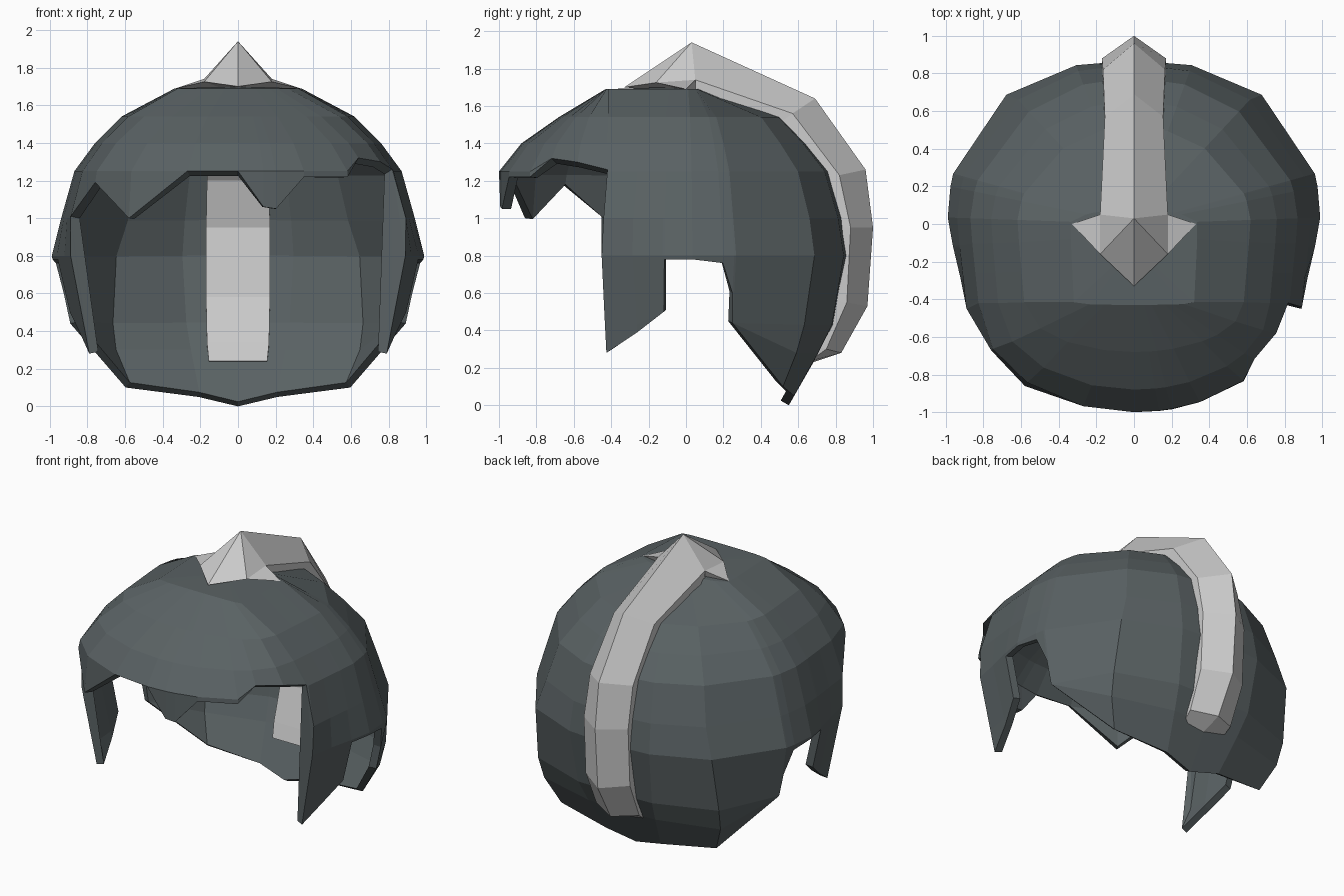
import bpy, bmesh
from math import sin, cos, atan2, sqrt, radians, degrees

if "Cube" in bpy.data.objects:
    bpy.data.objects.remove(bpy.data.objects["Cube"])

# Dome outline per height: z, half width, front depth, back depth, back squareness, brow taper
LEVELS = [(1.69, .34, .43, .08, 1.9, .94), (1.54, .62, .68, .52, 1.9, .94),
          (1.40, .76, .88, .66, 1.9, .95), (1.25, .87, 1.0, .78, 2.0, .95),
          (1.0, .94, 1.0, .85, 2.1, .95), (.8, .99, .96, .87, 2.3, .90),
          (.43, .90, .93, .79, 2.9, .91), (.28, .85, .92, .71, 3.4, .93),
          (0, .66, .9, .55, 4.2, .94)]
BROW_Y, CORNER = .42, 65   # the dome runs straight forward to the brow crease
# Lower edge: angle from front (positive = +x side), height, lean of the edge in degrees
FRINGE_R = [(0, 1.25, 0), (8, 1.06, 0), (12, 1.05, 0), (21, 1.22, 0), (36, 1.22, 0),
            (44, 1.32, 0), (55, 1.30, 0), (65, 1.26, 0)]
FRINGE_L = [(-16, 1.25, 0), (-35, 1.0, 0), (-50, 1.19, 0), (-65, 1.01, 0)]
SIDE = [(65.6, .28, -2), (74, .39, 0), (83, .50, 0), (83.6, .78, 0), (92, .78, 0),
        (101.5, .76, 0), (105, .6, 0), (105.6, .44, 0), (137, .10, -6), (160, .05, 0)]


def outline(z):
    for a, b in zip(LEVELS, LEVELS[1:]):
        if z >= b[0] - 1e-6:
            t = (a[0] - z) / (a[0] - b[0])
            return [p + (q - p) * t for p, q in zip(a[1:], b[1:])]


def surface(ang, z):
    """Point on the dome at a given column angle and height."""
    w, f, k, n, taper = outline(z)
    wc = taper * w
    # columns bend so that one of them follows the brow crease
    phi = degrees(atan2(.95 * outline(max(z, 1.25))[0], BROW_Y))
    sign, a = (-1 if ang < 0 else 1), abs(ang)
    if a < CORNER:
        a *= phi / CORNER
    elif a < 90:
        a = phi + (a - CORNER) * (90 - phi) / (90 - CORNER)
    s, c = abs(sin(radians(a))), cos(radians(a))
    if c <= 0:                                        # rounded back
        r = ((s / w) ** n + (-c / k) ** n) ** (-1 / n)
    else:
        r = w / (s + c * (w - wc) / BROW_Y)           # straight sides
        if r * c > BROW_Y:                            # rounded brow cap
            d = f - BROW_Y
            A, B = (s / wc) ** 2 + (c / d) ** 2, c * BROW_Y / d ** 2
            r = (B + sqrt(max(0, B * B - A * ((BROW_Y / d) ** 2 - 1)))) / A
    return (sign * s * r, -c * r, z)


def finish(bm, name, color):
    bmesh.ops.remove_doubles(bm, verts=bm.verts, dist=.0005)
    bmesh.ops.recalc_face_normals(bm, faces=bm.faces)
    me = bpy.data.meshes.new(name)
    bm.to_mesh(me)
    bm.free()
    ob = bpy.data.objects.new(name, me)
    bpy.context.collection.objects.link(ob)
    mat = bpy.data.materials.new(name + "_paint")
    mat.diffuse_color = color
    mat.use_nodes = True
    mat.node_tree.nodes["Principled BSDF"].inputs["Base Color"].default_value = mat.diffuse_color
    me.materials.append(mat)
    return ob


# Helmet shell: columns around the dome, each cut off at the lower edge
cols = FRINGE_R + SIDE + [(180, 0, 0)]
cols += [(-a, z, -s) for a, z, s in reversed(SIDE)] + FRINGE_L[::-1]
bm = bmesh.new()
grid = []
for ang, rim, lean in cols:
    col = []
    for lev in LEVELS:
        z = max(lev[0], rim)
        col.append(bm.verts.new(surface(ang + lean * min(1, max(0, (1.0 - z) / .72)), z)))
    grid.append(col)
pole = bm.verts.new((0, -.12, 1.70))
for c0, c1 in zip(grid, grid[1:] + grid[:1]):
    bm.faces.new((pole, c0[0], c1[0]))
    for j in range(len(LEVELS) - 1):
        bm.faces.new((c0[j], c0[j + 1], c1[j + 1], c1[j]))
shell = finish(bm, "helmet_shell", (.1, .12, .125, 1))
mod = shell.modifiers.new("thickness", "SOLIDIFY")
mod.thickness = .05
mod.offset = -1

# Crest: (y, z) of ridge, side edge and inner face, plus half width
CREST = [((.03, 1.94), (.05, 1.74), (.05, 1.62), .18), ((.69, 1.64), (.57, 1.56), (.46, 1.48), .155),
         ((.96, 1.26), (.82, 1.23), (.69, 1.20), .165), ((1.0, .95), (.88, .95), (.76, .95), .17),
         ((.97, .53), (.86, .55), (.71, .58), .17), ((.83, .28), (.75, .30), (.63, .34), .165),
         ((.68, .23), (.66, .235), (.60, .24), .155)]
bm = bmesh.new()
rings = []
for ridge, edge, inner, w in CREST:
    pts = [(0, *ridge), (w, *edge), (w, *inner), (-w, *inner), (-w, *edge)]
    rings.append([bm.verts.new(p) for p in pts])
for a, b in zip(rings, rings[1:]):
    for i in range(5):
        k = (i + 1) % 5
        bm.faces.new((a[i], a[k], b[k], b[i]))
bm.faces.new(rings[0])
bm.faces.new(rings[-1])
finish(bm, "crest", (.6, .6, .6, 1))

# Arrow-shaped crest foot on top of the dome
bm = bmesh.new()
apex = bm.verts.new((0, .03, 1.94))
tip = bm.verts.new((0, -.33, 1.70))
base = bm.verts.new((0, .05, 1.66))
for s in (1, -1):
    mid, wing, neck = [bm.verts.new((s * x, y, z)) for x, y, z in
                       [(.18, -.16, 1.725), (.33, 0, 1.69), (.18, .05, 1.74)]]
    for f in [(apex, tip, mid), (apex, mid, neck), (mid, wing, neck), (apex, neck, base),
              (base, neck, wing), (base, wing, mid), (base, mid, tip)]:
        bm.faces.new(f)
finish(bm, "crest_foot", (.6, .6, .6, 1))
